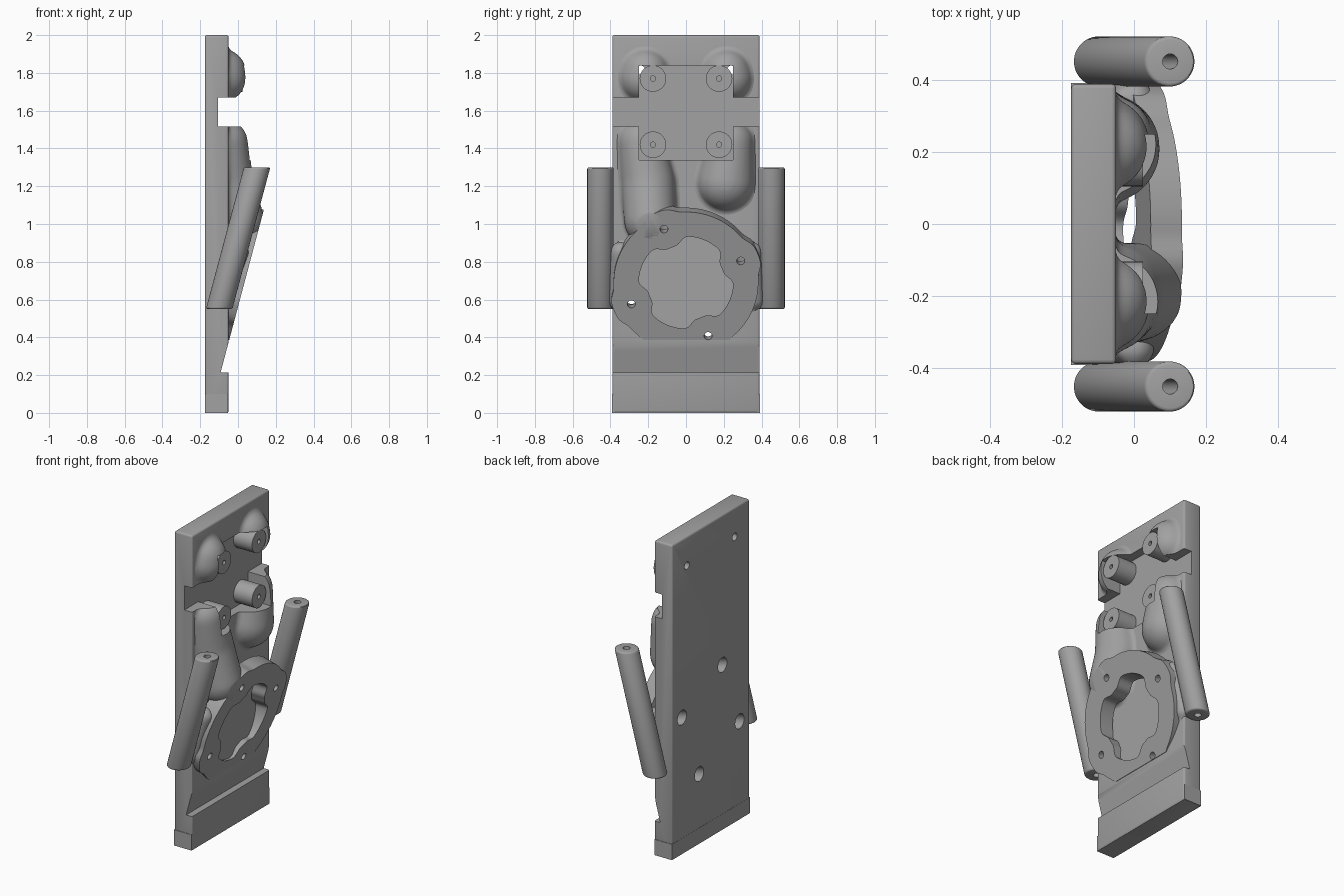
import bpy, bmesh, math
from mathutils import Vector, Matrix

if "Cube" in bpy.data.objects:
    bpy.data.objects.remove(bpy.data.objects["Cube"])

grey = bpy.data.materials.new("mid grey")
grey.diffuse_color = (0.36, 0.36, 0.36, 1)
grey.use_nodes = True
grey.node_tree.nodes["Principled BSDF"].inputs["Base Color"].default_value = grey.diffuse_color
SLOPE = 0.266                                   # tilt of the ring face
NORMAL = Vector((1, 0, -SLOPE)).normalized()


def face_x(z):
    return -0.092 + SLOPE * (z - 0.215)


def add(name, bm):
    bmesh.ops.recalc_face_normals(bm, faces=bm.faces)
    me = bpy.data.meshes.new(name)
    bm.to_mesh(me)
    bm.free()
    me.materials.append(grey)
    ob = bpy.data.objects.new(name, me)
    bpy.context.collection.objects.link(ob)
    return ob


def put_box(bm, lo, hi):
    lo, hi = Vector(lo), Vector(hi)
    m = Matrix.Translation((lo + hi) / 2) @ Matrix.Diagonal((*(hi - lo), 1))
    bmesh.ops.create_cube(bm, size=1, matrix=m)


def box(name, lo, hi):
    bm = bmesh.new()
    put_box(bm, lo, hi)
    return add(name, bm)


def loft(name, loop_a, loop_b):
    """Closed solid between two matching loops."""
    bm = bmesh.new()
    a = [bm.verts.new(p) for p in loop_a]
    b = [bm.verts.new(p) for p in loop_b]
    n = len(a)
    bm.faces.new(a)
    bm.faces.new(b[::-1])
    for i in range(n):
        bm.faces.new((a[i], b[i], b[(i + 1) % n], a[(i + 1) % n]))
    return add(name, bm)


def rod(name, p, q, r, n=40):
    """Round rod between two points."""
    p, q = Vector(p), Vector(q)
    rot = (q - p).to_track_quat('Z', 'Y').to_matrix().to_3x3()
    circle = [rot @ Vector((r * math.cos(t), r * math.sin(t), 0))
              for t in (2 * math.pi * i / n for i in range(n))]
    return loft(name, [p + c for c in circle], [q + c for c in circle])


def apply_all(ob):
    bpy.ops.object.select_all(action='DESELECT')
    bpy.context.view_layer.objects.active = ob
    ob.select_set(True)
    for m in list(ob.modifiers):
        bpy.ops.object.modifier_apply(modifier=m.name)


def cut(ob, cutters):
    for c in cutters:
        m = ob.modifiers.new("cut", 'BOOLEAN')
        m.operation, m.solver, m.object = 'DIFFERENCE', 'EXACT', c
    apply_all(ob)


def bevel(ob, width):
    m = ob.modifiers.new("bevel", 'BEVEL')
    m.width, m.segments, m.limit_method = width, 3, 'ANGLE'
    apply_all(ob)


def smooth(ob, angle=35):
    bpy.ops.object.select_all(action='DESELECT')
    bpy.context.view_layer.objects.active = ob
    ob.select_set(True)
    bpy.ops.object.shade_smooth_by_angle(angle=math.radians(angle))


# ring outlines: four bolt lugs swell outward, four bumps reach inward
BOLT_ANGLES = [math.radians(22 + 90 * k) for k in range(4)]
CENTRE_Z = 0.69


def near_bolt(t, width):
    d = min(abs((t - b + math.pi) % (2 * math.pi) - math.pi) for b in BOLT_ANGLES)
    return math.exp(-(d / math.radians(width)) ** 4)


def outline(radius, swell, width, n=144):
    for i in range(n):
        t = 2 * math.pi * i / n
        r = radius + swell * near_bolt(t, width)
        yield r * math.cos(t), CENTRE_Z + 0.975 * r * math.sin(t)


# cutters
pocket = box("pocket_cutter", (-0.105, -0.25, 1.34), (0.4, 0.25, 1.84))
slot = box("slot_cutter", (-0.105, -0.6, 1.515), (0.4, 0.6, 1.67))
behind = box("rear_cutter", (-0.5, -1, 0), (-0.12, 1, 2.2))
wedge = [(face_x(0.215), 0.215), (0.4, 0.215), (0.4, 1.12), (face_x(1.12), 1.12)]
front_trim = loft("ring_face_cutter", [(x, -0.6, z) for x, z in wedge],
                  [(x, 0.6, z) for x, z in wedge])
inner = list(outline(0.25, -0.045, 17))
opening = loft("opening_cutter", [(0.3, y, z) for y, z in inner],
               [(-0.05, y, z) for y, z in inner])
bolts = []
for t in BOLT_ANGLES:
    y, z = 0.312 * math.cos(t), CENTRE_Z + 0.305 * math.sin(t)
    p = Vector((face_x(z), y, z))
    bolts.append(rod("bolt_cutter", p + NORMAL * 0.1, p - NORMAL * 0.5, 0.021, 24))
    bolts.append(rod("bolt_cutter", p - NORMAL * 0.07, p - NORMAL * 0.5, 0.045, 24))
pins = [rod("pin_cutter", (-0.3, s * 0.24, 1.815), (-0.06, s * 0.24, 1.815), 0.024, 24)
        for s in (-1, 1)]

# backplate with slot, pocket, slanted groove and drilled holes
plate = box("backplate", (-0.175, -0.39, 0), (-0.05, 0.39, 2))
bevel(plate, 0.012)
cut(plate, [pocket, slot, front_trim] + bolts + pins)
smooth(plate)

# square foot at the base of the plate
foot = box("foot", (-0.176, -0.393, 0), (-0.052, 0.393, 0.1))

# soft lobes that carry the ring and surround the bosses
chains = [[(-0.07, -0.235, 1.43, 0.125), (-0.06, -0.20, 1.22, 0.145), (0.0, -0.19, 1.02, 0.14)],
          [(-0.07, 0.235, 1.43, 0.125), (-0.08, 0.21, 1.22, 0.155)]]
for s in (-1, 1):
    chains += [[(-0.085, s * 0.215, 1.80, 0.13), (-0.085, s * 0.225, 1.77, 0.13)],
               [(-0.07, s * 0.36, 0.60, 0.06), (0.0, s * 0.345, 0.85, 0.06)]]
bm = bmesh.new()
put_box(bm, (-0.15, -0.375, 0.5), (-0.053, 0.375, 1.985))
for chain in chains:
    for a, b in zip(chain, chain[1:]):
        for k in range(9):
            x, y, z, r = Vector(a).lerp(Vector(b), k / 8)
            bmesh.ops.create_icosphere(bm, subdivisions=3, radius=r,
                                       matrix=Matrix.Translation((x, y, z)))
lobes = add("support_lobes", bm)
rm = lobes.modifiers.new("blend", 'REMESH')
rm.mode, rm.voxel_size = 'VOXEL', 0.011
sm = lobes.modifiers.new("soften", 'SMOOTH')
sm.factor, sm.iterations = 0.5, 22
apply_all(lobes)
cut(lobes, [behind, pocket, slot, front_trim, opening] + bolts + pins)
smooth(lobes)

# mounting ring on the slanted face
outer = list(outline(0.383, 0.028, 13))
front = [Vector((face_x(z), y, z)) for y, z in outer]
ring = loft("mounting_ring", front, [p - NORMAL * 0.09 for p in front])
cut(ring, [opening] + bolts)
below = box("groove_cutter", (-0.3, -0.6, 0), (0.4, 0.6, 0.385))
cut(ring, [below])
smooth(ring)

# leaning side tubes with level ends and a bore
for s, side in ((-1, "left"), (1, "right")):
    def level(r, x, z):
        return [(x + r * math.cos(a), s * 0.453 + r * math.sin(a), z)
                for a in (2 * math.pi * i / 48 for i in range(48))]
    tube = loft(side + "_tube", level(0.07, -0.10, 0.55), level(0.07, 0.101, 1.3))
    bevel(tube, 0.01)
    bore = loft("bore_cutter", level(0.021, -0.1134, 0.5), level(0.021, 0.1144, 1.35))
    cut(tube, [bore])
    smooth(tube)

# bosses with small pilot holes
for y in (-0.175, 0.175):
    for z in (1.42, 1.77):
        boss = rod("boss", (-0.11, y, z), (0.025, y, z), 0.07)
        cut(boss, [rod("pilot_cutter", (-0.08, y, z), (0.1, y, z), 0.014, 20)])
        smooth(boss)

# remove cutters
for ob in list(bpy.data.objects):
    if "_cutter" in ob.name:
        bpy.data.objects.remove(ob)
